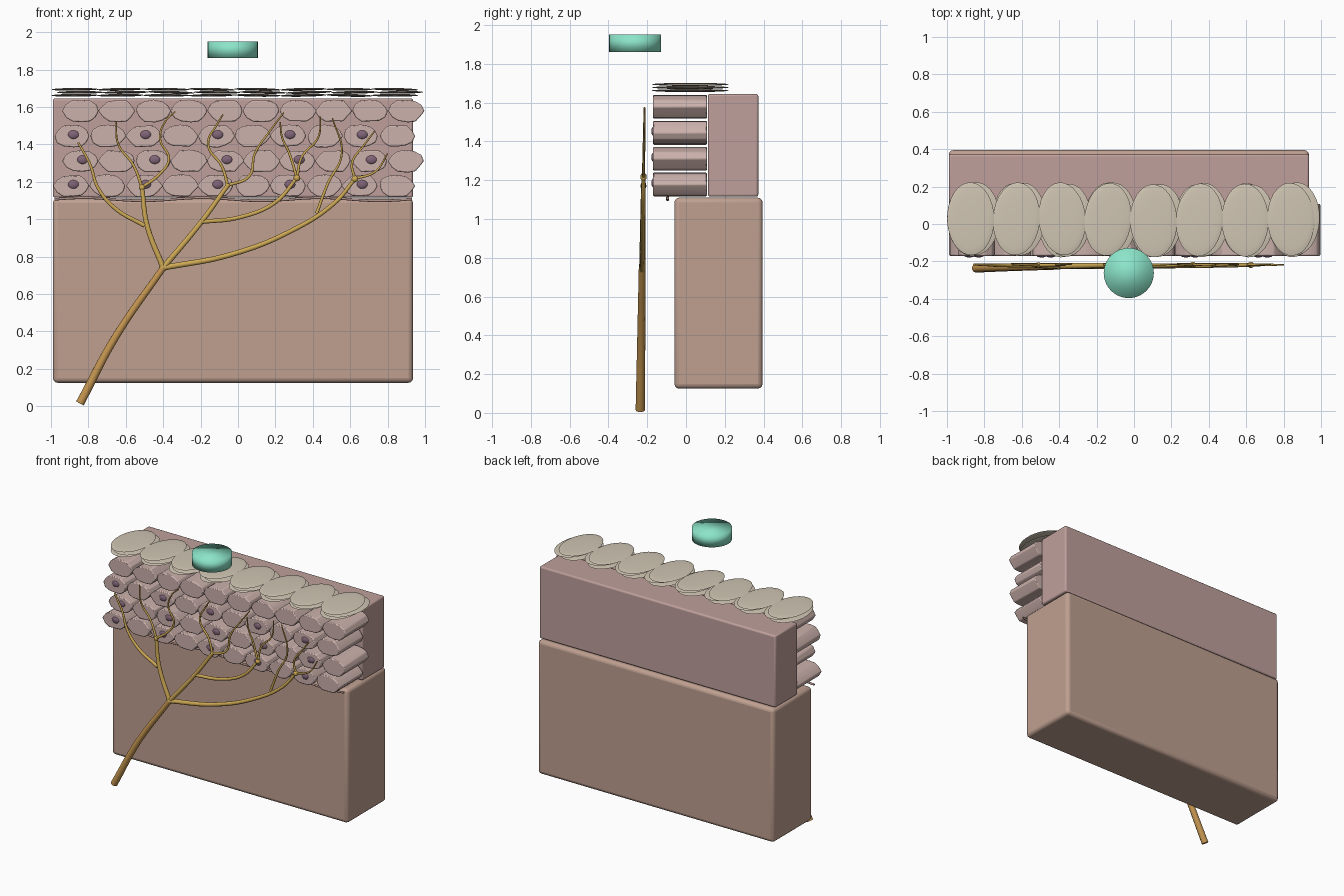
import bpy, bmesh, math, random
from mathutils import Matrix, Vector

if "Cube" in bpy.data.objects:
    bpy.data.objects.remove(bpy.data.objects["Cube"])

random.seed(4)


def material(name, rgb):
    m = bpy.data.materials.new(name)
    m.diffuse_color = (*rgb, 1)
    m.use_nodes = True
    m.node_tree.nodes["Principled BSDF"].inputs["Base Color"].default_value = m.diffuse_color
    return m


DERMIS = material("dermis", (0.52, 0.35, 0.28))
EPIDERMIS = material("epidermis", (0.52, 0.35, 0.33))
CELL = material("cell", (0.60, 0.44, 0.41))
NUCLEUS = material("nucleus", (0.22, 0.13, 0.19))
MEMBRANE = material("membrane", (0.42, 0.27, 0.25))
FLAKE = material("flake", (0.63, 0.56, 0.45))
TRUNK = material("nerve_trunk", (0.55, 0.30, 0.08))
NERVE = material("nerve", (0.62, 0.40, 0.09))
MINT = material("mint", (0.26, 0.78, 0.58))


def activate(ob):
    bpy.ops.object.select_all(action='DESELECT')
    ob.select_set(True)
    bpy.context.view_layer.objects.active = ob


def finish(name, bm, mat, angle=35, bevel=0, segments=2):
    bmesh.ops.recalc_face_normals(bm, faces=bm.faces)
    me = bpy.data.meshes.new(name)
    bm.to_mesh(me)
    bm.free()
    ob = bpy.data.objects.new(name, me)
    bpy.context.collection.objects.link(ob)
    me.materials.append(mat)
    if bevel:
        b = ob.modifiers.new("bevel", 'BEVEL')
        b.width, b.segments, b.limit_method = bevel, segments, 'ANGLE'
    activate(ob)
    bpy.ops.object.shade_smooth_by_angle(angle=math.radians(angle))
    return ob


def block(name, lo, hi, mat, bevel):
    lo, hi = Vector(lo), Vector(hi)
    bm = bmesh.new()
    bmesh.ops.create_cube(bm, size=1, matrix=Matrix.Translation((lo + hi) / 2)
                          @ Matrix.Diagonal((*(hi - lo), 1)))
    return finish(name, bm, mat, 35, bevel, 3)


def ellipsoid(bm, centre, size, rot=None, u=20, v=12):
    bmesh.ops.create_uvsphere(bm, u_segments=u, v_segments=v, radius=1,
                              matrix=Matrix.Translation(centre) @ (rot or Matrix())
                              @ Matrix.Diagonal((*size, 1)))


def tube(name, paths, mat):
    # each path: (start radius, end radius, list of xyz points)
    cu = bpy.data.curves.new(name, 'CURVE')
    cu.dimensions, cu.bevel_depth, cu.bevel_resolution = '3D', 1, 3
    cu.use_fill_caps, cu.resolution_u = True, 8
    for r0, r1, pts in paths:
        s = cu.splines.new('BEZIER')
        s.bezier_points.add(len(pts) - 1)
        for i, (bp, p) in enumerate(zip(s.bezier_points, pts)):
            bp.co = p
            bp.handle_left_type = bp.handle_right_type = 'AUTO'
            bp.radius = r0 + (r1 - r0) * i / (len(pts) - 1)
    cu.materials.append(mat)
    ob = bpy.data.objects.new(name, cu)
    bpy.context.collection.objects.link(ob)
    activate(ob)
    bpy.ops.object.convert(target='MESH')
    bpy.ops.object.shade_smooth_by_angle(angle=math.radians(40))


# tissue blocks
block("dermis_block", (-0.99, -0.06, 0.125), (0.936, 0.395, 1.11), DERMIS, 0.025)
block("epidermis_block", (-0.99, 0.113, 1.115), (0.936, 0.373, 1.645), EPIDERMIS, 0.012)

# four staggered rows of prism cells, with nuclei in the lower three
outline = [(1, 0), (0.82, 0.55), (0.5, 0.95), (0, 1), (-0.5, 0.95), (-0.82, 0.55),
           (-1, 0), (-0.8, -0.6), (-0.45, -0.97), (0.1, -1), (0.5, -0.92), (0.8, -0.55)]
for row, z in enumerate((1.178, 1.310, 1.444, 1.578)):
    cells, nuclei = bmesh.new(), bmesh.new()
    for i in range(10):
        x = -0.888 + 0.193 * i + (0.049 if row % 2 else 0)
        front = []
        for px, pz in outline:
            k = random.uniform(0.9, 1.03)
            front.append(cells.verts.new((x + px * 0.1 * k, -0.17, z + pz * 0.06 * k)))
        face = cells.faces.new(front)
        side = bmesh.ops.extrude_face_region(cells, geom=[face], use_keep_orig=True)["geom"]
        for v in side:
            if isinstance(v, bmesh.types.BMVert):
                v.co.y = 0.108
        if i % 2 == 0:
            ellipsoid(nuclei, (x + 0.008, -0.166, z + 0.008), (0.03, 0.013, 0.024))
    finish(f"cell_row_{row + 1}", cells, CELL, 25, 0.006)
    if row < 3:
        finish(f"nuclei_row_{row + 1}", nuclei, NUCLEUS)
    else:
        nuclei.free()

# wavy membrane below the cells
tube("basal_membrane", [(0.007, 0.007, [(-0.98 + 0.0955 * i, -0.095,
     1.106 + 0.008 * math.sin(i * 0.95)) for i in range(21)])], MEMBRANE)

# overlapping flat flakes on top
for layer in range(3):
    bm = bmesh.new()
    for i in range(8):
        x = -0.873 + 0.2445 * i + (0, 0.028, 0)[layer]
        rot = Matrix.Rotation(random.uniform(-0.1, 0.1), 4, 'Z') \
            @ Matrix.Rotation(random.uniform(-0.03, 0.03), 4, 'Y')
        ellipsoid(bm, (x, 0.022 + random.uniform(-0.006, 0.006), 1.662 + 0.016 * layer),
                  (0.126, 0.195, 0.0075), rot, 32, 10)
    finish(f"flake_layer_{layer + 1}", bm, FLAKE, 60)

# floating disc
bm = bmesh.new()
bmesh.ops.create_cone(bm, cap_ends=True, segments=40, radius1=0.134, radius2=0.134,
                      depth=0.088, matrix=Matrix.Translation((-0.028, -0.262, 1.906)))
finish("floating_disc", bm, MINT, 180)


# branching nerve
def path(r0, r1, *xz):
    return r0, r1, [(x, -0.236 + 0.014 * z, z) for x, z in xz]


tube("nerve_trunk", [path(0.024, 0.018, (-0.845, 0.015), (-0.655, 0.37), (-0.40, 0.74))], TRUNK)
tube("nerve_branches", [
    path(0.016, 0.012, (-0.40, 0.74), (-0.487, 0.97), (-0.513, 1.17)),
    path(0.012, 0.006, (-0.50, 0.965), (-0.66, 1.06), (-0.75, 1.17), (-0.79, 1.29), (-0.855, 1.41)),
    path(0.016, 0.012, (-0.40, 0.74), (-0.2, 0.98), (-0.055, 1.18)),
    path(0.012, 0.010, (-0.2, 0.985), (0.01, 1.01), (0.2, 1.09), (0.315, 1.22)),
    path(0.016, 0.010, (-0.40, 0.74), (-0.04, 0.81), (0.28, 0.935), (0.52, 1.09), (0.625, 1.215)),
], NERVE)
tube("nerve_twigs", [
    path(0.009, 0.004, (-0.513, 1.17), (-0.56, 1.29), (-0.64, 1.40), (-0.652, 1.525)),
    path(0.009, 0.004, (-0.513, 1.17), (-0.42, 1.24), (-0.37, 1.32), (-0.417, 1.43),
         (-0.39, 1.52), (-0.335, 1.575)),
    path(0.009, 0.004, (-0.055, 1.18), (-0.085, 1.28), (-0.16, 1.40), (-0.11, 1.51), (-0.08, 1.56)),
    path(0.009, 0.004, (-0.055, 1.18), (0.06, 1.23), (0.09, 1.35), (0.17, 1.47), (0.245, 1.57)),
    path(0.008, 0.004, (0.315, 1.22), (0.275, 1.35), (0.235, 1.44), (0.225, 1.52)),
    path(0.008, 0.004, (0.315, 1.22), (0.34, 1.33), (0.43, 1.44), (0.44, 1.55)),
    path(0.009, 0.004, (0.42, 1.03), (0.48, 1.19), (0.555, 1.35), (0.505, 1.54)),
    path(0.008, 0.004, (0.625, 1.215), (0.61, 1.3), (0.67, 1.39), (0.73, 1.47)),
    path(0.008, 0.004, (0.625, 1.215), (0.735, 1.255), (0.80, 1.35)),
], NERVE)

# swellings where the nerve forks
bm = bmesh.new()
for x, z, r in ((-0.40, 0.74, 0.02), (-0.513, 1.17, 0.017), (-0.055, 1.18, 0.014),
                (0.315, 1.22, 0.018), (0.625, 1.215, 0.018)):
    ellipsoid(bm, (x, -0.236 + 0.014 * z, z), (r, r * 0.9, r), None, 16, 10)
finish("nerve_swellings", bm, NERVE)
